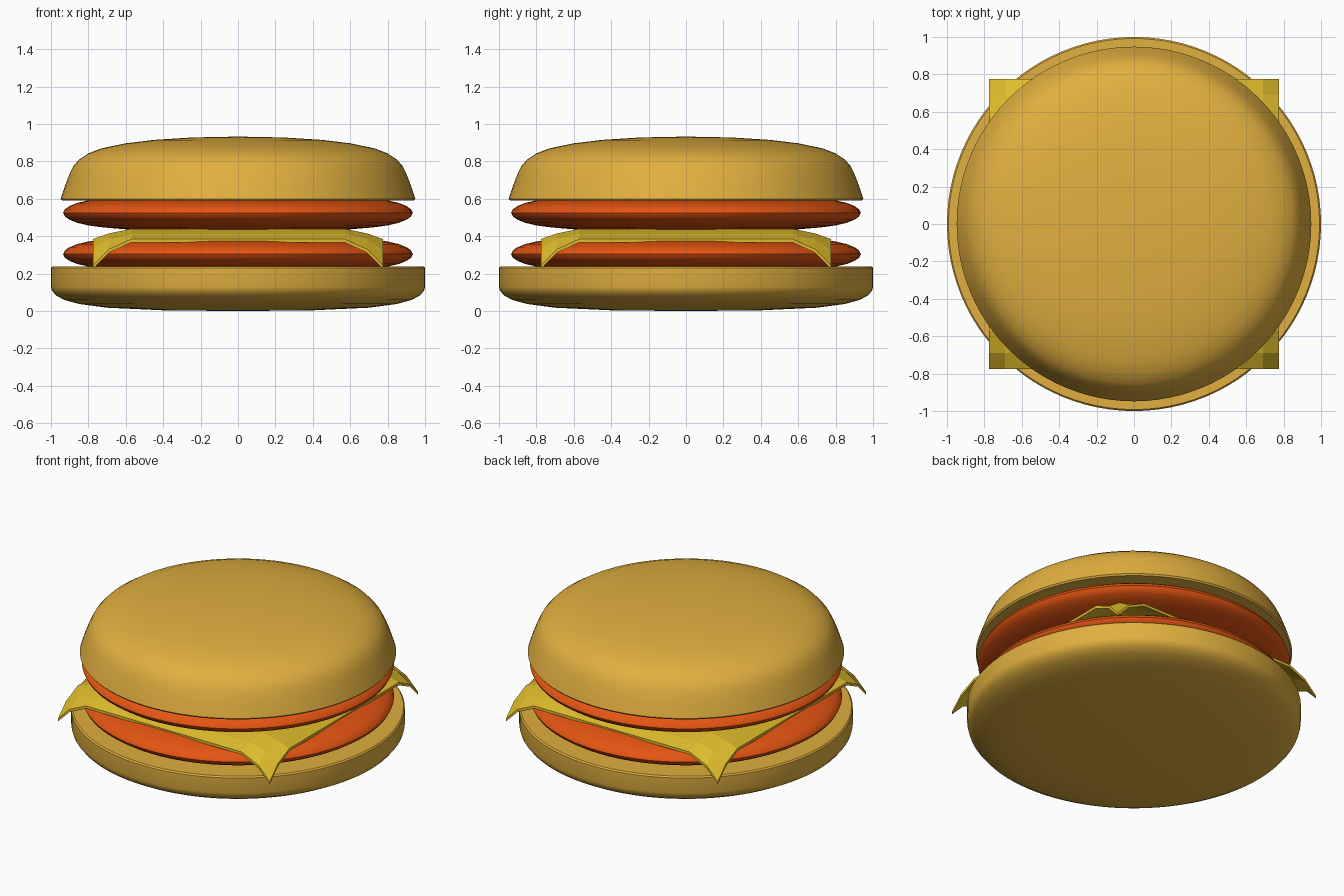
import bpy, bmesh
from math import radians, tau

if "Cube" in bpy.data.objects:
    bpy.data.objects.remove(bpy.data.objects["Cube"])


def material(name, color):
    m = bpy.data.materials.new(name)
    m.diffuse_color = (*color, 1)
    m.use_nodes = True
    m.node_tree.nodes["Principled BSDF"].inputs["Base Color"].default_value = m.diffuse_color
    return m


BUN = material("bun", (0.75, 0.43, 0.05))
MEAT = material("patty", (0.78, 0.09, 0.006))
CHEESE = material("cheese", (0.74, 0.50, 0.025))


def add_object(name, bm, mat):
    bmesh.ops.recalc_face_normals(bm, faces=bm.faces)
    mesh = bpy.data.meshes.new(name)
    bm.to_mesh(mesh)
    bm.free()
    mesh.materials.append(mat)
    ob = bpy.data.objects.new(name, mesh)
    bpy.context.collection.objects.link(ob)
    return ob


def lathe(name, profile, mat, z=0, steps=96):
    bm = bmesh.new()
    pts = [bm.verts.new((r, 0, h + z)) for r, h in profile]
    edges = [bm.edges.new(p) for p in zip(pts, pts[1:])]
    bmesh.ops.spin(bm, geom=pts + edges, axis=(0, 0, 1), cent=(0, 0, 0),
                   angle=tau, steps=steps)
    bmesh.ops.remove_doubles(bm, verts=bm.verts, dist=1e-4)
    ob = add_object(name, bm, mat)
    bpy.ops.object.select_all(action="DESELECT")
    ob.select_set(True)
    bpy.context.view_layer.objects.active = ob
    bpy.ops.object.shade_smooth_by_angle(angle=radians(40))
    return ob


# Buns: rounded base with flat top, domed crown with flat underside
lathe("bottom_bun", [(0, 0), (0.4, 0.004), (0.7, 0.018), (0.85, 0.038),
                     (0.93, 0.06), (0.975, 0.085), (0.995, 0.11), (1, 0.13),
                     (1, 0.23), (0.992, 0.239), (0, 0.24)], BUN)
lathe("top_bun", [(0, 0.59), (0.94, 0.59), (0.948, 0.6), (0.925, 0.67),
                  (0.9, 0.735), (0.88, 0.775), (0.85, 0.81), (0.8, 0.843),
                  (0.73, 0.87), (0.6, 0.897), (0.45, 0.915), (0.25, 0.928),
                  (0, 0.933)], BUN)

# Two identical patties with rounded rims
half = [(0, 0.1), (0.4, 0.098), (0.6, 0.088), (0.72, 0.078), (0.8, 0.067),
        (0.86, 0.053), (0.9, 0.037), (0.925, 0.02)]
patty = half + [(0.935, 0)] + [(r, -h) for r, h in reversed(half)]
lathe("lower_patty", patty, MEAT, 0.305)
lathe("upper_patty", patty, MEAT, 0.525)

# Cheese: square slice whose edges sag and corners droop
DROP = [[0, 0.025, 0.055], [0.025, 0.055, 0.11], [0.055, 0.11, 0.195]]
axis = [(-0.775, 2), (-0.69, 1), (-0.57, 0), (0.57, 0), (0.69, 1), (0.775, 2)]
bm = bmesh.new()
grid = [[bm.verts.new((x, y, 0.44 - DROP[i][j])) for x, i in axis] for y, j in axis]
for a, b in zip(grid, grid[1:]):
    for k in range(len(axis) - 1):
        bm.faces.new((a[k], a[k + 1], b[k + 1], b[k]))
bmesh.ops.recalc_face_normals(bm, faces=bm.faces)
if sum(f.normal.z for f in bm.faces) < 0:
    bmesh.ops.reverse_faces(bm, faces=bm.faces)
for v in bm.verts:
    v.normal_update()
bottom = {v: bm.verts.new((v.co.x, v.co.y, v.co.z - 0.018)) for v in list(bm.verts)}
rim = [e for e in bm.edges if e.is_boundary]
for f in list(bm.faces):
    bm.faces.new([bottom[v] for v in reversed(f.verts)])
for e in rim:
    a, b = e.verts
    bm.faces.new((a, b, bottom[b], bottom[a]))
add_object("cheese_slice", bm, CHEESE)
